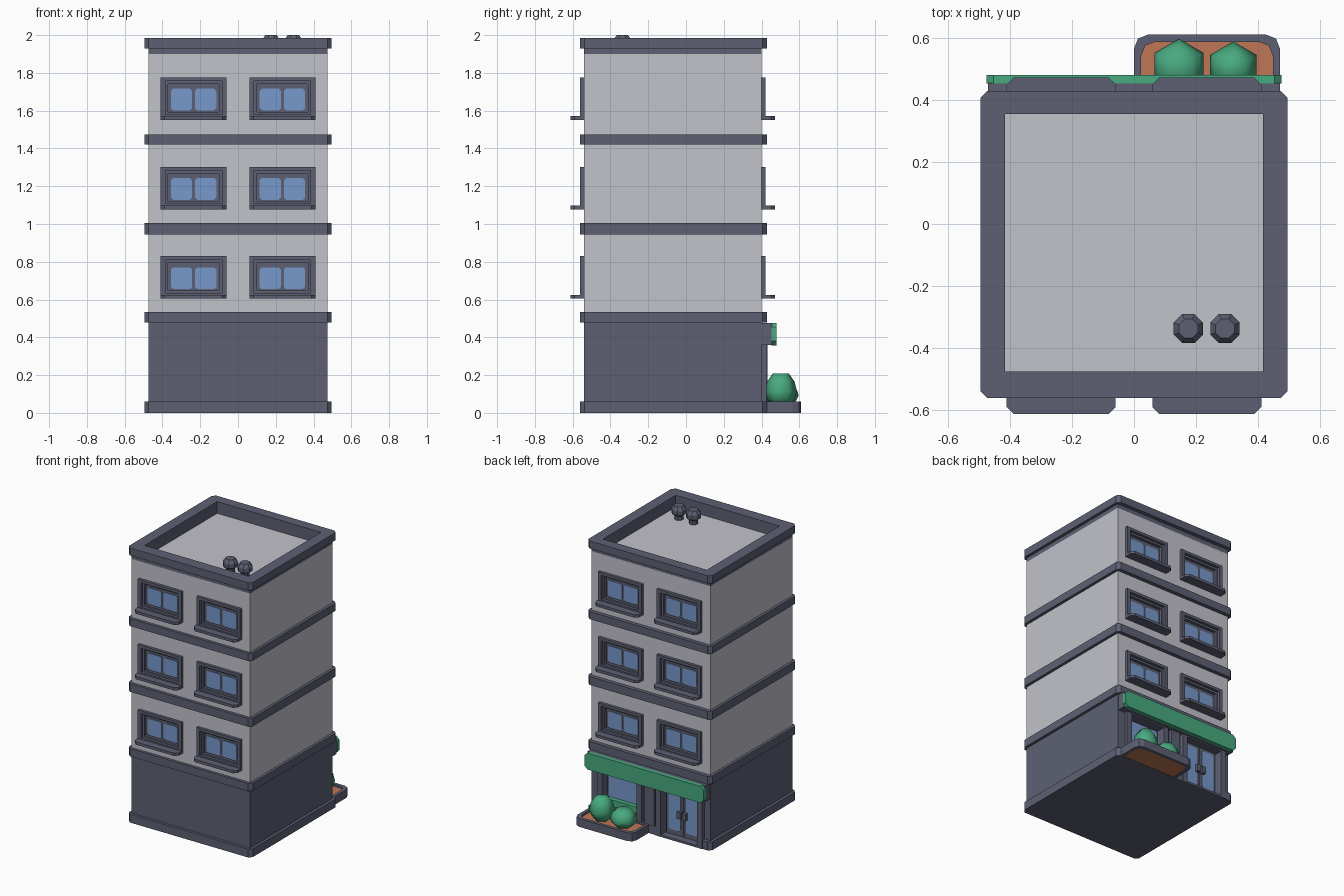
import bpy, bmesh, math

if "Cube" in bpy.data.objects:
    bpy.data.objects.remove(bpy.data.objects["Cube"])

def material(name, rgb):
    m = bpy.data.materials.new(name)
    m.diffuse_color = (*rgb, 1)
    m.use_nodes = True
    m.node_tree.nodes["Principled BSDF"].inputs["Base Color"].default_value = m.diffuse_color
    return m

DARK = material("slate trim", (0.110, 0.118, 0.172))
LIGHT = material("pale wall", (0.54, 0.54, 0.595))
GLASS = material("blue glass", (0.185, 0.32, 0.60))
GREEN = material("leaf green", (0.065, 0.40, 0.215))
SOIL = material("terracotta soil", (0.52, 0.18, 0.09))

def finish(name, bm, mat):
    bmesh.ops.recalc_face_normals(bm, faces=bm.faces)
    me = bpy.data.meshes.new(name)
    bm.to_mesh(me)
    bm.free()
    if mat:
        me.materials.append(mat)
    ob = bpy.data.objects.new(name, me)
    bpy.context.collection.objects.link(ob)
    return ob

def outline(a0, a1, b0, b1, c=0.0):
    """Rectangle with optional clipped corners."""
    if c == 0:
        return [(a0, b0), (a1, b0), (a1, b1), (a0, b1)]
    return [(a0 + c, b0), (a1 - c, b0), (a1, b0 + c), (a1, b1 - c),
            (a1 - c, b1), (a0 + c, b1), (a0, b1 - c), (a0, b0 + c)]

def prism(name, pts, lo, hi, mat, axis="z", hole=None):
    """Extrude an outline along z (xy outline) or y (xz outline); hole makes a frame."""
    bm = bmesh.new()
    def loop(ps, h):
        return [bm.verts.new((a, b, h) if axis == "z" else (a, h, b)) for a, b in ps]
    n = len(pts)
    o0, o1 = loop(pts, lo), loop(pts, hi)
    if hole:
        i0, i1 = loop(hole, lo), loop(hole, hi)
    else:
        bm.faces.new(o0)
        bm.faces.new(o1)
    for k in range(n):
        j = (k + 1) % n
        bm.faces.new((o0[k], o0[j], o1[j], o1[k]))
        if hole:
            bm.faces.new((i0[k], i0[j], i1[j], i1[k]))
            bm.faces.new((o0[k], o0[j], i0[j], i0[k]))
            bm.faces.new((o1[k], o1[j], i1[j], i1[k]))
    return finish(name, bm, mat)

def box(name, x0, x1, y0, y1, z0, z1, mat):
    return prism(name, outline(x0, x1, y0, y1), z0, z1, mat)

def lathe(name, profile, sides, x, y, mat, turn=0.0):
    """Stack of polygon rings given as (radius, z)."""
    bm = bmesh.new()
    rings = [[bm.verts.new((x + r * math.cos(turn + 2 * math.pi * k / sides),
                            y + r * math.sin(turn + 2 * math.pi * k / sides), z))
              for k in range(sides)] for r, z in profile]
    for a, b in zip(rings, rings[1:]):
        for k in range(sides):
            j = (k + 1) % sides
            bm.faces.new((a[k], a[j], b[j], b[k]))
    bm.faces.new(rings[0])
    bm.faces.new(rings[-1])
    return finish(name, bm, mat)

def cut(target, cutter):
    cutter.hide_render = True
    cutter.hide_viewport = False
    cutter.display_type = "WIRE"
    mod = target.modifiers.new("opening", "BOOLEAN")
    mod.object = cutter
    mod.operation = "DIFFERENCE"
    mod.solver = "EXACT"

FRONT, BACK, W = -0.54, 0.40, 0.475

# Walls
upper_wall = box("upper_wall", -W, W, FRONT, BACK, 0.5, 1.90, LIGHT)
ground_wall = box("ground_wall", -W, W, FRONT, BACK, 0.0, 0.5, DARK)

# Horizontal bands with clipped corners
band_outline = outline(-0.495, 0.495, -0.56, 0.428, 0.022)
base_band = prism("base_band", band_outline, 0, 0.06, DARK)
for z0, z1 in ((0.478, 0.535), (0.945, 1.005), (1.42, 1.475)):
    prism("floor_band", band_outline, z0, z1, DARK)

# Roof slab and hollow parapet
box("roof_slab", -W, W, FRONT, BACK, 1.895, 1.90, DARK)
well = outline(-0.415, 0.415, -0.475, 0.355)
prism("parapet_base", outline(-W, W, FRONT, BACK), 1.90, 1.93, DARK, hole=well)
prism("parapet_core", outline(-W, W, FRONT, BACK), 1.93, 1.98, DARK, hole=well)
cornice = prism("cornice", band_outline, 1.93, 1.985, DARK)
cut(cornice, box("roof_cutter", -0.415, 0.415, -0.475, 0.355, 1.9, 2.1, None))

# Roof vents
for x in (0.175, 0.293):
    lathe("roof_vent", [(0.030, 1.895), (0.030, 1.93), (0.051, 1.945), (0.051, 1.975),
                        (0.033, 2.0)], 8, x, -0.337, DARK, math.pi / 8)

# Upper windows on the front and back
for face, s in ((FRONT, -1), (BACK, 1)):
    for z in (0.605, 1.078, 1.551):
        for cx in (-0.235, 0.235):
            x0, x1, z1 = cx - 0.175, cx + 0.175, z + 0.225
            opening = outline(x0 + 0.026, x1 - 0.026, z + 0.03, z1 - 0.02)
            cut(upper_wall, prism("window_cutter", opening, face - s * 0.035,
                                  face + s * 0.05, None, "y"))
            prism("window_frame", outline(x0, x1, z, z1), face - s * 0.005,
                  face + s * 0.02, DARK, "y", hole=opening)
            prism("window_inner_frame", opening, face - s * 0.035, face, DARK, "y",
                  hole=outline(x0 + 0.04, x1 - 0.04, z + 0.042, z1 - 0.035))
            prism("window_sash", opening, face - s * 0.04, face - s * 0.02, DARK, "y")
            for px in (cx - 0.064, cx + 0.064):
                prism("window_pane", outline(px - 0.056, px + 0.056, z + 0.05, z + 0.166, 0.012),
                      face - s * 0.021, face - s * 0.015, GLASS, "y")
            ys = sorted((face - s * 0.02, face + s * 0.072))
            prism("window_sill", outline(x0, x1, *ys, 0.022), z, z + 0.02, DARK)

# Shop window
shop = outline(0.10, 0.375, 0.10, 0.35)
cut(ground_wall, prism("shop_cutter", shop, 0.36, 0.5, None, "y"))
prism("shop_window_frame", outline(0.06, 0.415, 0.06, 0.375), 0.39, 0.425, DARK, "y", hole=shop)
prism("shop_glass", outline(0.115, 0.36, 0.115, 0.34, 0.012), 0.355, 0.366, GLASS, "y")
prism("shop_hedge", outline(0.105, 0.37, 0.10, 0.145, 0.015), 0.364, 0.40, GREEN, "y")

# Pilaster between window and door
box("pilaster", -0.04, 0.035, 0.39, 0.425, 0.0, 0.37, DARK)

# Double entrance door
doorway = outline(-0.39, -0.10, 0.015, 0.35)
cut(ground_wall, prism("door_cutter", doorway, 0.36, 0.5, None, "y"))
cut(base_band, prism("step_cutter", outline(-0.39, -0.10, 0.015, 0.2), 0.36, 0.5, None, "y"))
prism("door_frame", outline(-0.43, -0.06, 0.0, 0.375), 0.39, 0.432, DARK, "y", hole=doorway)
for cx in (-0.315, -0.175):
    prism("door_leaf", outline(cx - 0.068, cx + 0.068, 0.015, 0.35), 0.355, 0.378, DARK, "y")
    prism("door_glass", outline(cx - 0.048, cx + 0.048, 0.05, 0.33, 0.012), 0.375, 0.383, GLASS, "y")
    hx = -0.245 + (0.022 if cx > -0.245 else -0.022)
    box("door_handle", hx - 0.014, hx + 0.014, 0.375, 0.405, 0.15, 0.20, DARK)

# Awning over the shop front
box("awning_box", -0.47, 0.47, 0.39, 0.455, 0.36, 0.475, DARK)
prism("awning_front", outline(-W, W, 0.358, 0.477, 0.022), 0.452, 0.48, GREEN, "y")

# Planter with soil and bushes
def planter_outline(d):
    x0, x1, y1, c = d, 0.47 - d, 0.61 - d, 0.018
    return [(x0, 0.405 + d), (x1, 0.405 + d), (x1, y1 - 2.5 * c), (x1 - c * 0.7, y1 - c * 0.7),
            (x1 - 2.5 * c, y1), (x0 + 2.5 * c, y1), (x0 + c * 0.7, y1 - c * 0.7), (x0, y1 - 2.5 * c)]

prism("planter_rim", planter_outline(0), 0, 0.06, DARK, hole=planter_outline(0.023))
prism("planter_soil", planter_outline(0.02), 0.002, 0.045, SOIL)
for x, y, r, h in ((0.145, 0.505, 0.092, 0.125), (0.32, 0.502, 0.086, 0.168)):
    bush = lathe("bush", [(r * 0.55, 0.04), (r * 0.85, 0.04 + h * 0.2), (r, 0.04 + h * 0.42),
                          (r * 0.84, 0.04 + h * 0.75), (r * 0.5, 0.04 + h)],
                 6, x, y, GREEN, math.pi / 6)
    for p in bush.data.polygons:
        p.use_smooth = True
